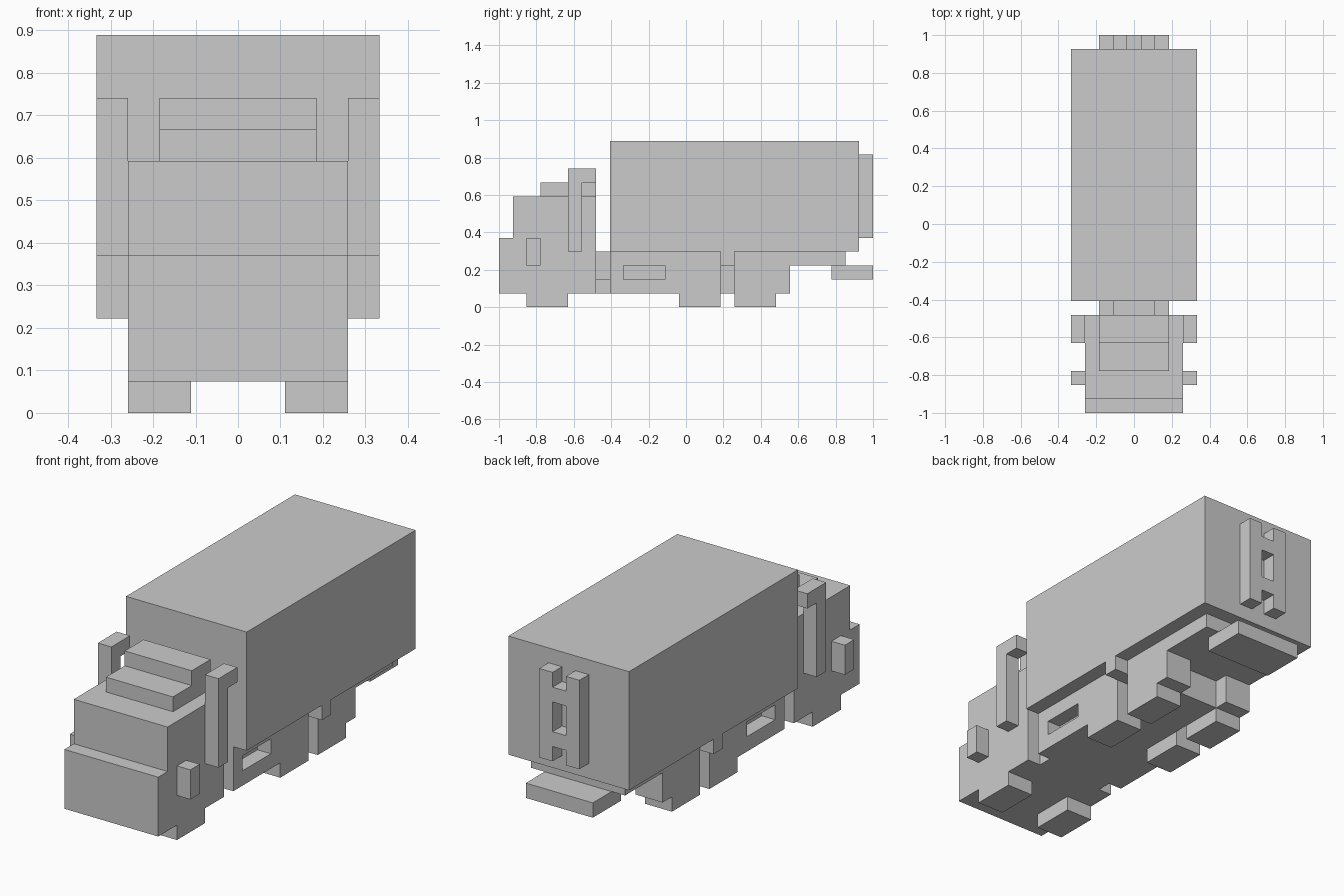
import bpy, bmesh
from mathutils import Vector

if "Cube" in bpy.data.objects:
    bpy.data.objects.remove(bpy.data.objects["Cube"])

U = 2 / 27          # block size of the model
Y0 = -13.5          # front end, in blocks


def extrude(name, profile, spans):
    """Extrude a side profile of (y, z) block points across each (x0, x1) span."""
    bm = bmesh.new()
    for x0, x1 in spans:
        verts = [bm.verts.new(Vector((x0, y + Y0, z)) * U) for y, z in profile]
        face = bm.faces.new(verts)
        new = bmesh.ops.extrude_face_region(bm, geom=[face])["geom"]
        bmesh.ops.translate(bm, vec=((x1 - x0) * U, 0, 0),
                            verts=[g for g in new if isinstance(g, bmesh.types.BMVert)])
    bmesh.ops.recalc_face_normals(bm, faces=bm.faces)
    mesh = bpy.data.meshes.new(name)
    bm.to_mesh(mesh)
    bm.free()
    ob = bpy.data.objects.new(name, mesh)
    bpy.context.collection.objects.link(ob)
    return ob


def rect(y0, y1, z0, z1):
    return [(y0, z0), (y1, z0), (y1, z1), (y0, z1)]


def wide(h):
    return [(-h, h)]


def pair(a, b):
    return [(a, b), (-b, -a)]


# Cab: stepped hood and body, stepped roof fairing
extrude("cab_body", [(0, 1), (7, 1), (7, 8), (1, 8), (1, 5), (0, 5)], wide(3.5))
extrude("roof_fairing", [(3, 8), (7, 8), (7, 10), (5, 10), (5, 9), (3, 9)], wide(2.5))

# Side mirrors and hooked exhaust stacks
extrude("side_mirrors", rect(2, 3, 3, 5), pair(3.5, 4.5))
extrude("exhaust_stacks", [(5, 4), (6, 4), (6, 9), (7, 9), (7, 10), (5, 10)], pair(3.5, 4.5))

# Coupling between cab and cargo chassis
extrude("coupling", rect(7, 8, 1, 4), wide(1.5))
extrude("coupling_steps", rect(7, 8, 1, 2), pair(1.5, 2.5))

# Front chassis with a recessed pocket in each side
chassis = extrude("front_chassis", rect(8, 16, 1, 4), wide(3.5))
cutter = extrude("pocket_cutter", rect(9, 12, 2, 3), pair(2.5, 4.5))
cutter.hide_render = True
cutter.hide_set(True)
cut = chassis.modifiers.new("pockets", 'BOOLEAN')
cut.operation = 'DIFFERENCE'
cut.solver = 'EXACT'
cut.object = cutter

# Rear chassis: side rails with wheel housings, centre spine, side brackets
extrude("rear_side_rails", [(16, 3), (17, 3), (17, 1), (21, 1), (21, 3), (25, 3), (25, 4), (16, 4)],
        pair(1.5, 3.5))
extrude("rear_spine", [(16, 1), (20, 1), (20, 3), (25, 3), (25, 4), (16, 4)], wide(1.5))
extrude("side_brackets", rect(16, 17, 3, 4), pair(3.5, 4.5))
extrude("rear_bumper", rect(24, 27, 2, 3), wide(2.5))

# Wheels
for label, y in (("front", 2), ("middle", 13), ("rear", 17)):
    extrude(label + "_wheels", rect(y, y + 3, 0, 1), pair(1.5, 3.5))

# Cargo box with door bars and cross pieces on the back
extrude("cargo_box", rect(8, 26, 4, 12), wide(4.5))
extrude("door_bars", rect(26, 27, 5, 11), pair(0.5, 1.5))
for label, z in (("lower", 6), ("upper", 9)):
    extrude(label + "_door_latch", rect(26, 27, z, z + 1), wide(0.5))
